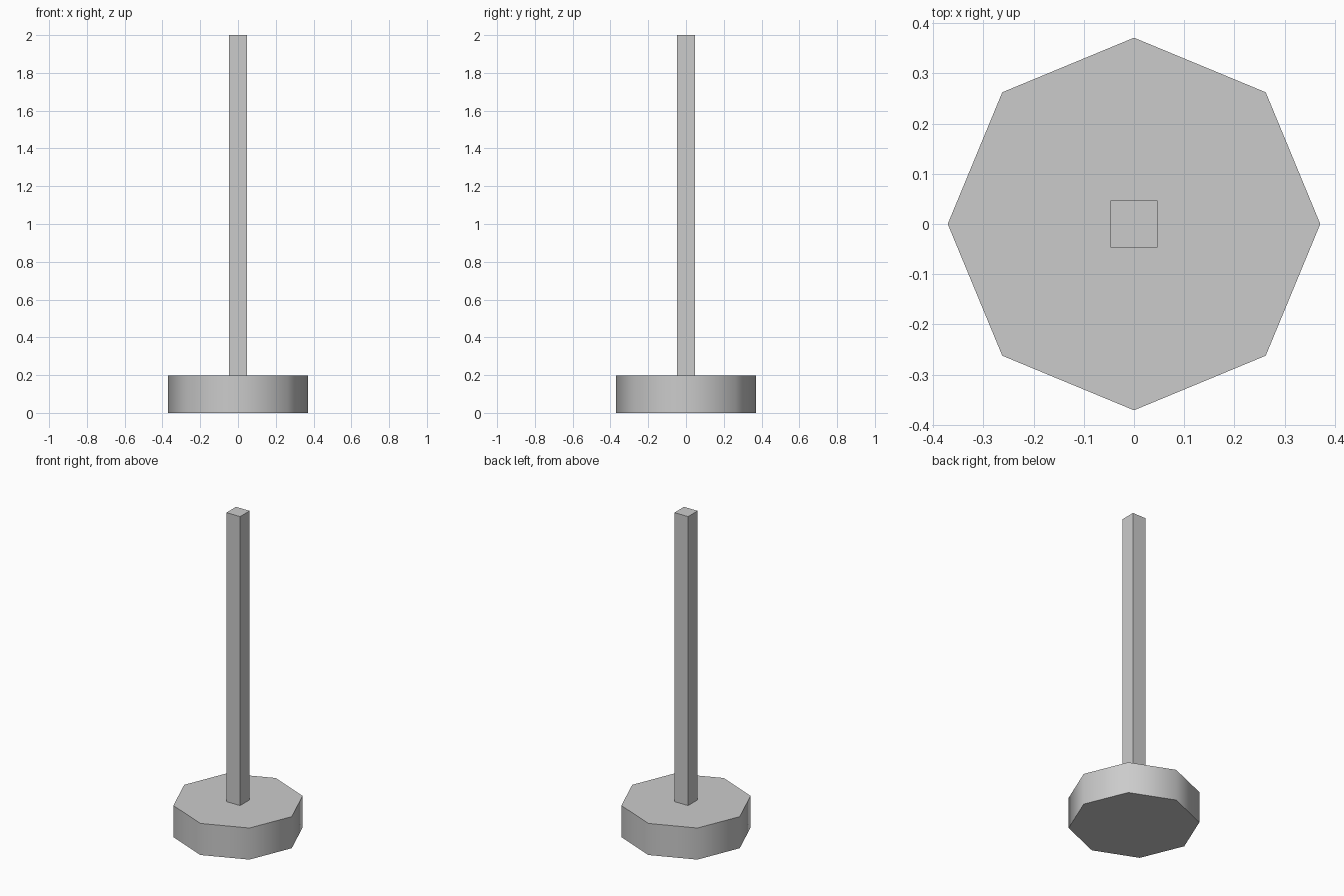
import bpy
import math

if "Cube" in bpy.data.objects:
    bpy.data.objects.remove(bpy.data.objects["Cube"])

BASE_RADIUS = 0.371
BASE_HEIGHT = 0.197
POST_WIDTH = 0.094
TOTAL_HEIGHT = 2.0

# Eight-sided base, sides shaded smooth with sharp rims
bpy.ops.mesh.primitive_cylinder_add(vertices=8, radius=BASE_RADIUS, depth=BASE_HEIGHT,
                                    location=(0, 0, BASE_HEIGHT / 2))
base = bpy.context.object
base.name = "base"
bpy.ops.object.shade_smooth_by_angle(angle=math.radians(60))

# Square post standing on the base
post_height = TOTAL_HEIGHT - BASE_HEIGHT
bpy.ops.mesh.primitive_cube_add(size=1, location=(0, 0, BASE_HEIGHT + post_height / 2))
post = bpy.context.object
post.name = "post"
post.scale = (POST_WIDTH, POST_WIDTH, post_height)
bpy.ops.object.transform_apply(location=False, rotation=False, scale=True)
